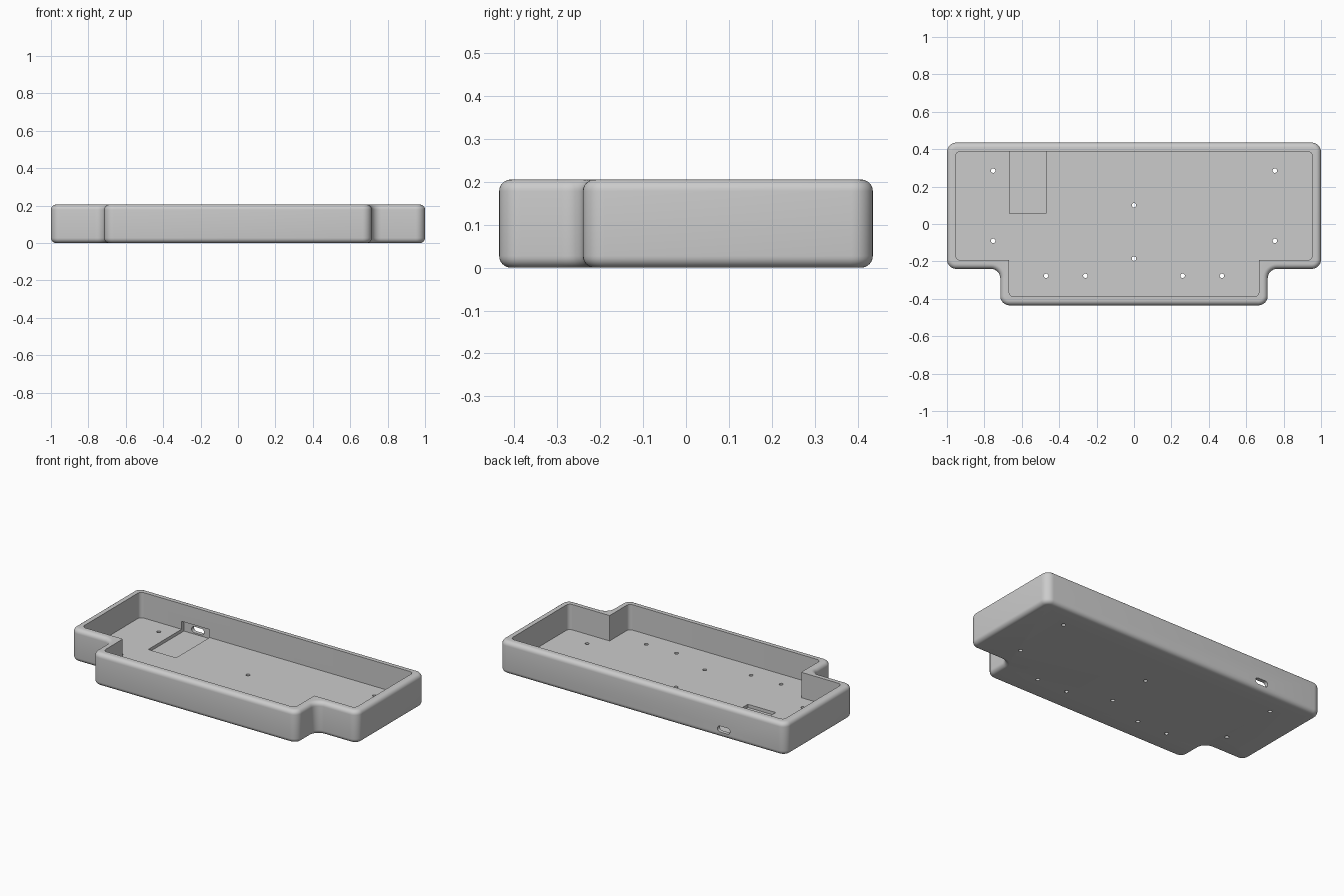
import bpy, bmesh
from math import sin, cos, pi, radians
from mathutils import Vector, Matrix

cube = bpy.data.objects.get("Cube")
if cube:
    bpy.data.objects.remove(cube, do_unlink=True)

HEIGHT, FLOOR, WALL, FILLET, ROUND = 0.205, 0.045, 0.047, 0.027, 0.05
ARC = 8

grey = bpy.data.materials.new("plain grey")
grey.use_nodes = True
colour = (0.6, 0.6, 0.6, 1)
grey.diffuse_color = colour
grey.node_tree.nodes["Principled BSDF"].inputs["Base Color"].default_value = colour

# Stepped outline, right half mirrored to the left
half = [(0.715, -0.435), (0.715, -0.24), (1, -0.24), (1, 0.435)]
corners = [Vector(p) for p in half + [(-x, y) for x, y in reversed(half)]]


def outline(inset, convex_r, concave_r):
    """Outline moved inward, with each corner rounded."""
    points = []
    for i, p in enumerate(corners):
        d0 = (p - corners[i - 1]).normalized()
        d1 = (corners[(i + 1) % len(corners)] - p).normalized()
        n0, n1 = Vector((-d0.y, d0.x)), Vector((-d1.y, d1.x))
        outward = d0.cross(d1) > 0
        r, s = (convex_r, 1) if outward else (concave_r, -1)
        centre = p + (inset + s * r) * (n0 + n1)
        for k in range(ARC + 1):
            t = k / ARC * pi / 2
            points.append(centre - s * r * (n0 * cos(t) + n1 * sin(t)))
    return points


def new_object(name, bm):
    bmesh.ops.recalc_face_normals(bm, faces=bm.faces)
    mesh = bpy.data.meshes.new(name)
    bm.to_mesh(mesh)
    bm.free()
    mesh.materials.append(grey)
    obj = bpy.data.objects.new(name, mesh)
    bpy.context.collection.objects.link(obj)
    return obj


# Tray shell: rings up the rounded outside, over the rim and down to the floor
rings = []
arc = [k / 6 * pi / 2 for k in range(7)]
levels = [(FILLET * (1 - sin(t)), FILLET * (1 - cos(t))) for t in arc]
levels += [(d, HEIGHT - z) for d, z in reversed(levels)]
for d, z in levels:
    rings.append((outline(d, ROUND - d, ROUND + d), z))
inner = outline(WALL, 0.025, 0.004)
rings += [(inner, HEIGHT), (inner, FLOOR)]

bm = bmesh.new()
loops = [[bm.verts.new((p.x, p.y, z)) for p in pts] for pts, z in rings]
for a, b in zip(loops, loops[1:]):
    for i in range(len(a)):
        j = (i + 1) % len(a)
        bm.faces.new((a[i], a[j], b[j], b[i]))
bm.faces.new(loops[0])
bm.faces.new(loops[-1])
tray = new_object("tray", bm)


def cut(cutter):
    """Subtract a helper from the tray and discard the helper."""
    cutter.hide_render = True
    mod = tray.modifiers.new("cut", 'BOOLEAN')
    mod.operation, mod.solver, mod.object = 'DIFFERENCE', 'EXACT', cutter
    graph = bpy.context.evaluated_depsgraph_get()
    mesh = bpy.data.meshes.new_from_object(tray.evaluated_get(graph))
    tray.modifiers.clear()
    tray.data = mesh
    bpy.data.objects.remove(cutter, do_unlink=True)


# Pocket in the floor, running into the back wall
bm = bmesh.new()
low, high = Vector((-0.665, 0.055, 0.025)), Vector((-0.47, 0.411, 0.095))
place = Matrix.Translation((low + high) / 2) @ Matrix.Diagonal((*(high - low), 1))
bmesh.ops.create_cube(bm, size=1, matrix=place)
cut(new_object("pocket_cutter", bm))

# Rounded port slot through the back wall
bm = bmesh.new()
ring = []
for k in range(24):
    t = (k + 0.5) / 24 * 2 * pi
    side = 0.025 if cos(t) > 0 else -0.025
    ring.append(bm.verts.new((-0.5675 + side + 0.019 * cos(t), 0.4, 0.053 + 0.019 * sin(t))))
face = bm.faces.new(ring)
ext = bmesh.ops.extrude_face_region(bm, geom=[face])
bmesh.ops.translate(bm, vec=(0, 0.1, 0), verts=[v for v in ext["geom"] if isinstance(v, bmesh.types.BMVert)])
cut(new_object("port_cutter", bm))

# Screw holes through the floor
holes = [(0, 0.1), (0, -0.185)]
for x, y in [(0.753, 0.285), (0.753, -0.09), (0.47, -0.277), (0.26, -0.277)]:
    holes += [(x, y), (-x, y)]
bm = bmesh.new()
for x, y in holes:
    bmesh.ops.create_cone(bm, cap_ends=True, segments=20, radius1=0.012, radius2=0.012,
                          depth=0.2, matrix=Matrix.Translation((x, y, 0)))
cut(new_object("hole_cutter", bm))

# Smooth fillets, sharp rim and pocket edges
bpy.ops.object.select_all(action='DESELECT')
tray.select_set(True)
bpy.context.view_layer.objects.active = tray
bpy.ops.object.shade_smooth_by_angle(angle=radians(35))
